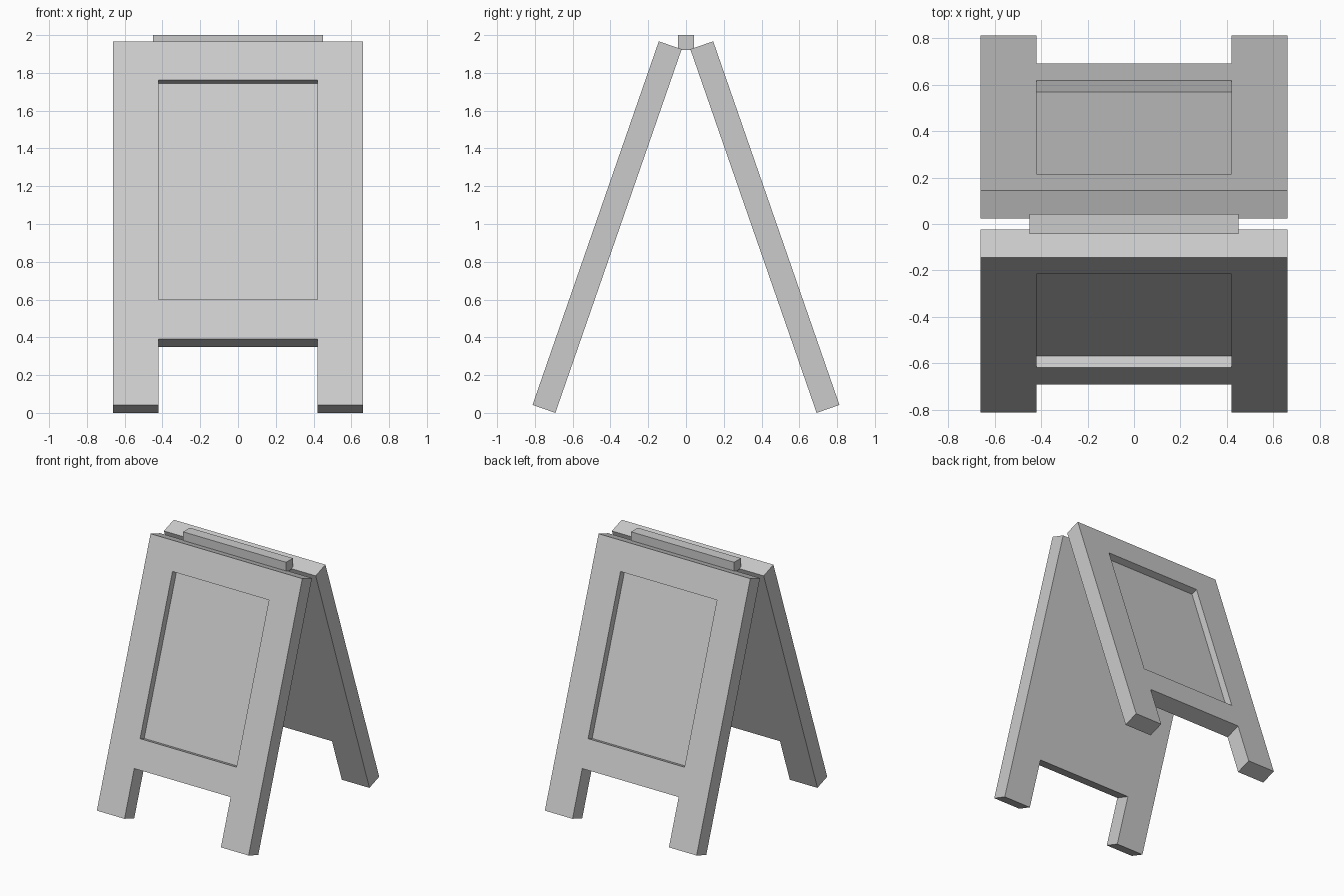
import bpy, bmesh, math
from mathutils import Vector

if "Cube" in bpy.data.objects:
    bpy.data.objects.remove(bpy.data.objects["Cube"])

TILT = math.atan2(0.6685, 1.925)
S, C = math.sin(TILT), math.cos(TILT)
THICK, RECESS = 0.128, 0.0545
XS = [-0.661, -0.42, 0.42, 0.661]            # legs and window columns
VS = [0.0, 0.37, 0.59, 1.82, 2.038]          # leg gap, window bottom/top, panel top


def finish(bm, name):
    bmesh.ops.recalc_face_normals(bm, faces=bm.faces[:])
    mesh = bpy.data.meshes.new(name)
    bm.to_mesh(mesh)
    bm.free()
    obj = bpy.data.objects.new(name, mesh)
    bpy.context.collection.objects.link(obj)
    return obj


def board(name, side):
    """Leaning board; side is -1 for front, +1 for back."""
    bm = bmesh.new()
    grid = [[bm.verts.new((x, v, 0)) for x in XS] for v in VS]
    for j in range(4):
        for i in range(3):
            if (i, j) != (1, 0):             # open gap between the legs
                bm.faces.new((grid[j][i], grid[j][i + 1],
                              grid[j + 1][i + 1], grid[j + 1][i]))
    # thickness
    ext = bmesh.ops.extrude_face_region(bm, geom=bm.faces[:], use_keep_orig=True)
    back = [g for g in ext["geom"] if isinstance(g, bmesh.types.BMVert)]
    bmesh.ops.translate(bm, verts=back, vec=(0, 0, THICK))
    # sunken writing area
    centre = Vector((0, (VS[2] + VS[3]) / 2, 0))
    window = min(bm.faces, key=lambda f: (f.calc_center_median() - centre).length)
    sunk = bmesh.ops.extrude_discrete_faces(bm, faces=[window])["faces"]
    bmesh.ops.translate(bm, verts=sunk[0].verts[:], vec=(0, 0, RECESS))
    # lean the board into place
    for vert in bm.verts:
        x, v, n = vert.co
        vert.co = (x, side * (0.8125 - v * S - n * C), 0.042 + v * C - n * S)
    return finish(bm, name)


board("front_board", -1)
board("back_board", 1)

# hinge bar along the top
bm = bmesh.new()
bmesh.ops.create_cube(bm, size=1)
for vert in bm.verts:
    vert.co = (vert.co.x * 0.898, vert.co.y * 0.084, 1.96 + vert.co.z * 0.08)
finish(bm, "hinge_bar")
